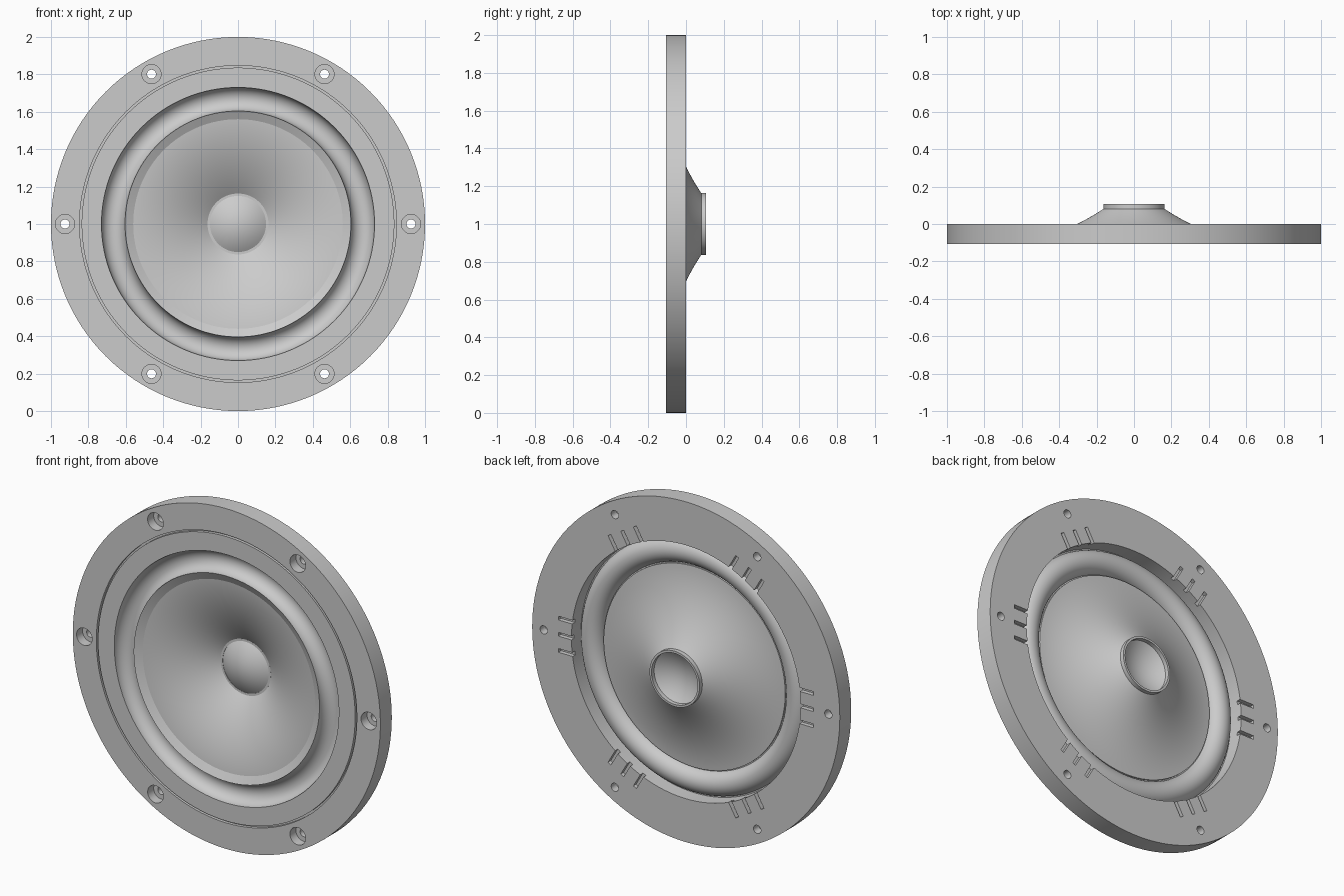
import bpy, bmesh
from math import sin, cos, pi, radians, asin
from mathutils import Vector, Matrix

if "Cube" in bpy.data.objects:
    bpy.data.objects.remove(bpy.data.objects["Cube"])

FRONT = -0.106
SEG = 128
CENTER = Vector((0, 0, 1))


def lathe(bm, profile, center=CENTER, seg=SEG):
    """Revolve a closed (radius, y) outline around a y-parallel axis."""
    rings = []
    for r, y in profile:
        if r < 1e-6:
            rings.append([bm.verts.new(center + Vector((0, y, 0)))])
        else:
            rings.append([bm.verts.new(center + Vector((r * cos(2 * pi * i / seg), y,
                          r * sin(2 * pi * i / seg)))) for i in range(seg)])
    for k, a in enumerate(rings):
        b = rings[(k + 1) % len(rings)]
        for i in range(seg):
            j = (i + 1) % seg
            f = [a[i % len(a)], a[j % len(a)], b[j % len(b)], b[i % len(b)]]
            f = list(dict.fromkeys(f))
            if len(f) > 2:
                bm.faces.new(f)


def finish(bm, name):
    bmesh.ops.recalc_face_normals(bm, faces=bm.faces[:])
    me = bpy.data.meshes.new(name)
    bm.to_mesh(me)
    bm.free()
    ob = bpy.data.objects.new(name, me)
    bpy.context.collection.objects.link(ob)
    return ob


def smooth(ob):
    bpy.ops.object.select_all(action='DESELECT')
    ob.select_set(True)
    bpy.context.view_layer.objects.active = ob
    bpy.ops.object.shade_smooth_by_angle(angle=radians(30))


def turned(name, profile):
    bm = bmesh.new()
    lathe(bm, profile)
    ob = finish(bm, name)
    smooth(ob)
    return ob


# Mounting frame with a stepped seat for the surround
bm = bmesh.new()
lathe(bm, [(1, FRONT), (1, 0), (0.745, 0), (0.745, -0.088), (0.847, -0.088), (0.847, FRONT)])
frame = finish(bm, "mounting_frame")

# Cutters: counterbored screw holes and three rear slots beside each
bm = bmesh.new()
for k in range(6):
    a = k * pi / 3
    lathe(bm, [(0, -0.2), (0.051, -0.2), (0.051, -0.05), (0.024, -0.05), (0.024, 0.1), (0, 0.1)],
          CENTER + Vector((0.925 * cos(a), 0, 0.925 * sin(a))), 32)
    for t in (-0.095, 0, 0.095):
        m = (Matrix.Translation(CENTER) @ Matrix.Rotation(-a, 4, 'Y')
             @ Matrix.Translation((0.775, 0, t)) @ Matrix.Diagonal((0.11, 0.05, 0.022, 1)))
        bmesh.ops.create_cube(bm, size=1, matrix=m)
cutter = finish(bm, "frame_cutter")
cutter.hide_render = True
mod = frame.modifiers.new("holes", 'BOOLEAN')
mod.operation = 'DIFFERENCE'
mod.solver = 'EXACT'
mod.object = cutter
bpy.context.view_layer.objects.active = frame
bpy.ops.object.modifier_apply(modifier=mod.name)
bpy.data.objects.remove(cutter, do_unlink=True)
smooth(frame)

# Surround: flat gasket flange, inverted half roll and inner glue lip
C, R, N = 0.667, 0.063, 20
outline = [(0.836, FRONT)]
outline += [(C + R * cos(pi * i / N), FRONT + R * sin(pi * i / N)) for i in range(N + 1)]
outline += [(0.56, -0.084), (0.56, -0.078), (0.594, -0.088)]
RB = 0.073
a0 = asin(0.018 / RB)
outline += [(C + RB * cos(t), FRONT + RB * sin(t))
            for t in (pi - a0 - (pi - 2 * a0) * i / N for i in range(N + 1))]
outline += [(0.836, -0.088)]
turned("surround", outline)


# Curved cone, through three points of its rear outline
def cone_y(r):
    pts = [(0.165, 0.08), (0.305, 0.0), (0.59, -0.078)]
    y = 0
    for i, (ri, yi) in enumerate(pts):
        for j, (rj, _) in enumerate(pts):
            if i != j:
                yi *= (r - rj) / (ri - rj)
        y += yi
    return y


radii = [0.155 + (0.59 - 0.155) * i / 20 for i in range(21)]
turned("cone", [(r, cone_y(r)) for r in radii]
       + [(r, cone_y(r) - 0.009) for r in reversed(radii)])

# Voice coil former behind the cone
turned("coil_former", [(0.163, 0.072), (0.163, 0.106), (0.15, 0.106), (0.15, 0.072)])

# Domed dust cap bulging forward
dome = [0.152 * i / 12 for i in range(13)]
turned("dust_cap", [(r, 0.025 + 0.05 * (r / 0.152) ** 2) for r in dome]
       + [(r, 0.033 + 0.05 * (r / 0.152) ** 2) for r in reversed(dome)])
